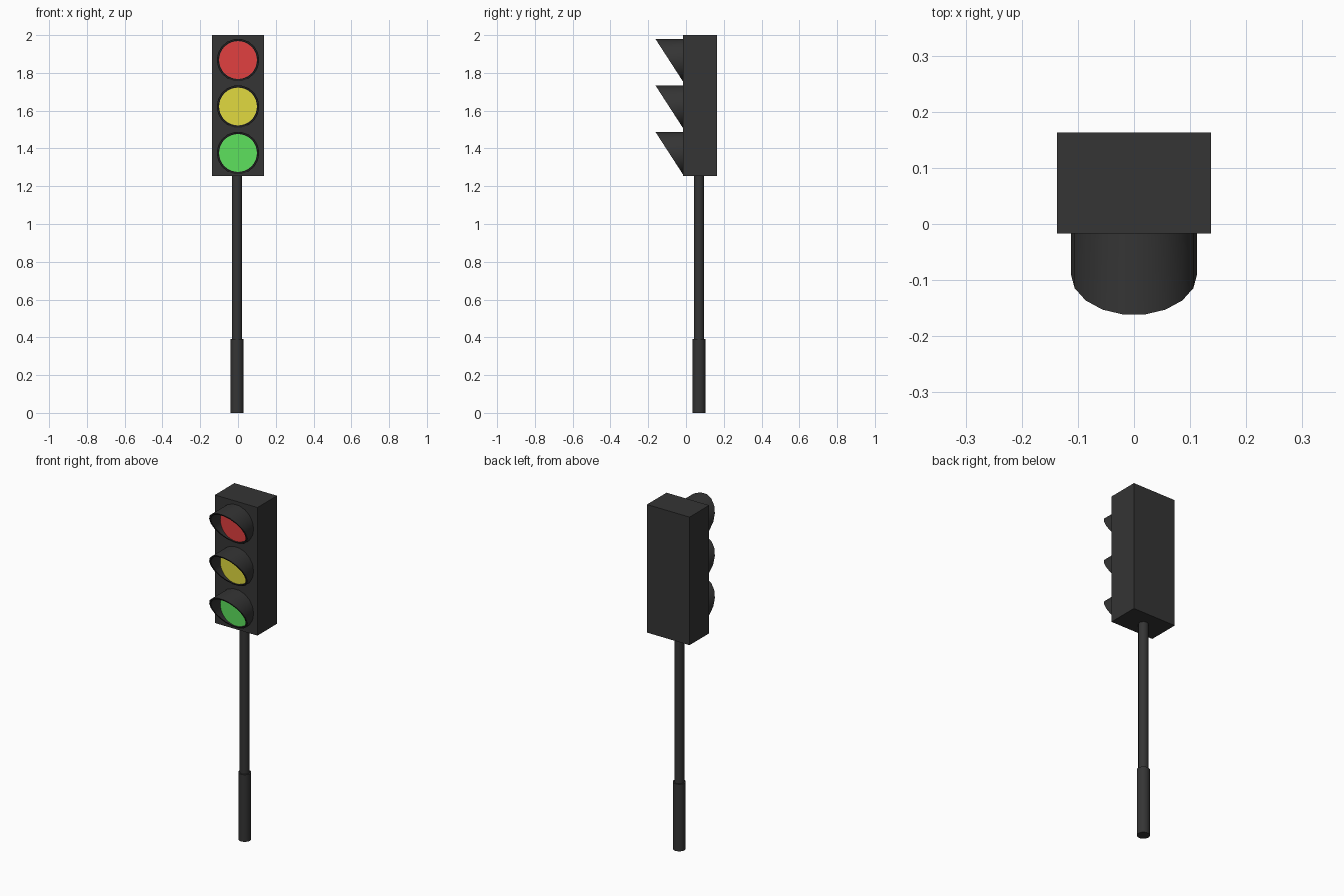
import bpy, bmesh
from math import sin, cos, pi, radians

if "Cube" in bpy.data.objects:
    bpy.data.objects.remove(bpy.data.objects["Cube"])

def material(name, rgb):
    m = bpy.data.materials.new(name)
    m.diffuse_color = (*rgb, 1)
    m.use_nodes = True
    m.node_tree.nodes["Principled BSDF"].inputs["Base Color"].default_value = m.diffuse_color
    return m

DARK = material("dark_metal", (0.035, 0.035, 0.035))
LAMPS = [("red", 1.868, (0.75, 0.05, 0.05)),
         ("yellow", 1.622, (0.75, 0.70, 0.05)),
         ("green", 1.376, (0.11, 0.75, 0.11))]
FRONT = -0.017          # y of the housing face

def finish(ob, name, mat, smooth=True):
    ob.name = name
    ob.data.materials.append(mat)
    if smooth:
        bpy.ops.object.select_all(action='DESELECT')
        ob.select_set(True)
        bpy.context.view_layer.objects.active = ob
        bpy.ops.object.shade_smooth_by_angle(angle=radians(30))

def cylinder(name, mat, r, depth, loc, rot=(0, 0, 0), sides=24):
    bpy.ops.mesh.primitive_cylinder_add(vertices=sides, radius=r, depth=depth,
                                        location=loc, rotation=rot)
    finish(bpy.context.object, name, mat)

def visor(name, zc, sides=18, r_out=0.1125, r_in=0.1025):
    # Tube whose open end is cut by a sloping plane, longest at the top
    bm = bmesh.new()
    def ring(r, front):
        vs = []
        for i in range(sides):
            a = 2 * pi * (i + 0.5) / sides
            x, z = r * sin(a), r * cos(a)
            y = -0.0895 - 0.647 * z if front else FRONT + 0.002
            vs.append(bm.verts.new((x, y, zc + z)))
        return vs
    rings = [ring(r_out, False), ring(r_out, True), ring(r_in, True), ring(r_in, False)]
    for k in range(4):
        a, b = rings[k], rings[(k + 1) % 4]
        for i in range(sides):
            j = (i + 1) % sides
            bm.faces.new((a[i], a[j], b[j], b[i]))
    bmesh.ops.recalc_face_normals(bm, faces=bm.faces)
    me = bpy.data.meshes.new(name)
    bm.to_mesh(me)
    bm.free()
    ob = bpy.data.objects.new(name, me)
    bpy.context.collection.objects.link(ob)
    finish(ob, name, DARK)

# Housing box
bpy.ops.mesh.primitive_cube_add(size=1, location=(0, 0.073, 1.6275))
box = bpy.context.object
box.scale = (0.274, 0.18, 0.745)
finish(box, "housing", DARK, smooth=False)

# Pole and thicker base sleeve
cylinder("pole", DARK, 0.0265, 0.90, (-0.005, 0.069, 0.82))
cylinder("base_sleeve", DARK, 0.034, 0.39, (-0.005, 0.069, 0.195))

# Three lamps with their visors
for colour, z, rgb in LAMPS:
    cylinder(colour + "_lamp", material(colour + "_light", rgb), 0.1, 0.01,
             (0, FRONT + 0.002, z), (pi / 2, 0, 0), 36)
    visor(colour + "_visor", z)
